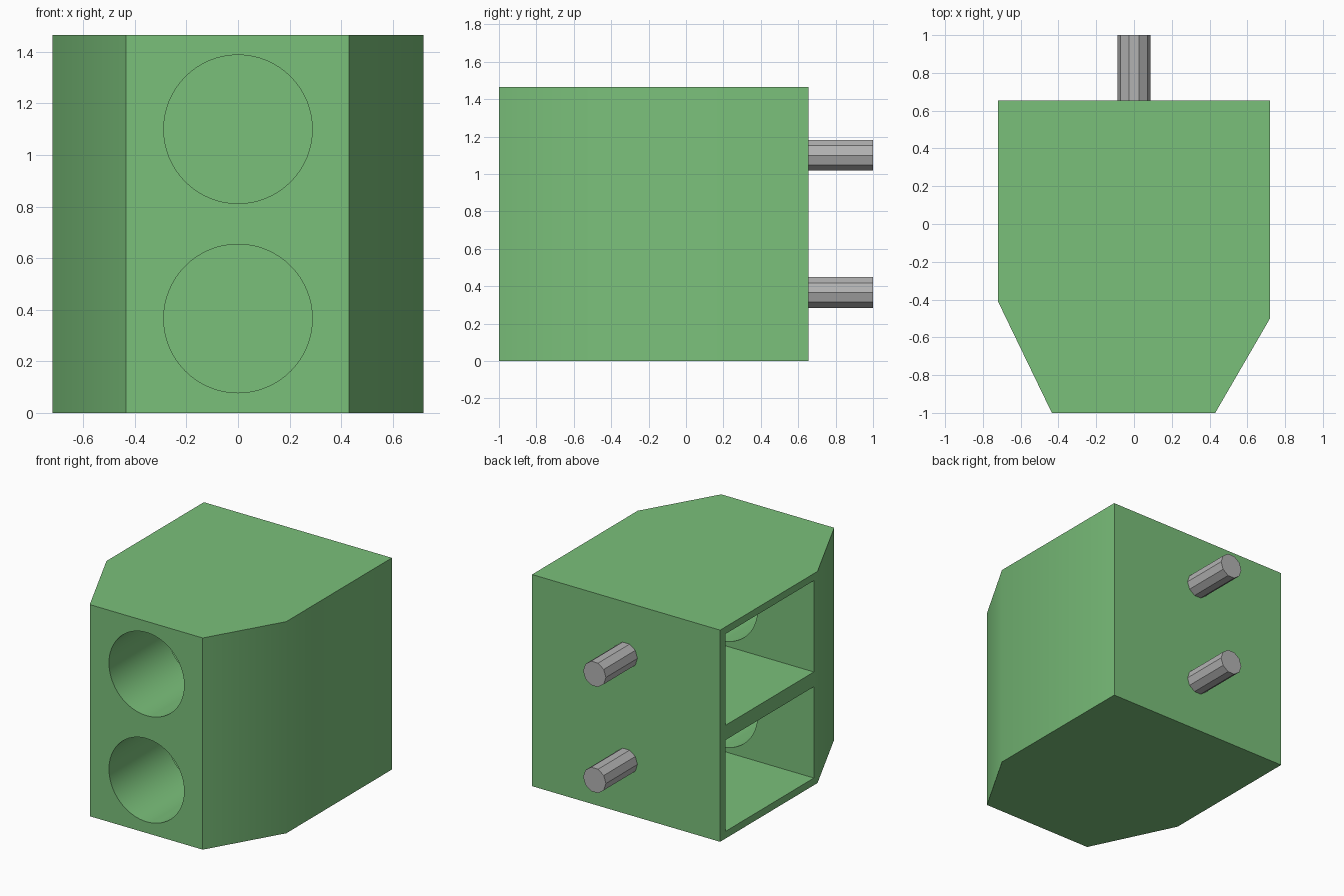
import bpy, bmesh, math
from mathutils import Matrix, Vector

cube = bpy.data.objects.get("Cube")
if cube:
    bpy.data.objects.remove(cube, do_unlink=True)

HEIGHT, BACK = 1.465, 0.655
BAYS = {"lower": 0.366, "upper": 1.10}   # centre height of each bay


def material(name, rgb):
    m = bpy.data.materials.new(name)
    m.use_nodes = True
    m.diffuse_color = (*rgb, 1)
    bsdf = next(n for n in m.node_tree.nodes if n.type == "BSDF_PRINCIPLED")
    bsdf.inputs["Base Color"].default_value = (*rgb, 1)
    return m


def finish(bm, name, mat):
    bmesh.ops.recalc_face_normals(bm, faces=bm.faces)
    mesh = bpy.data.meshes.new(name)
    bm.to_mesh(mesh)
    bm.free()
    mesh.materials.append(mat)
    ob = bpy.data.objects.new(name, mesh)
    bpy.context.collection.objects.link(ob)
    return ob


def prism(name, outline, height, mat):
    bm = bmesh.new()
    face = bm.faces.new([bm.verts.new((x, y, 0)) for x, y in outline])
    ext = bmesh.ops.extrude_face_region(bm, geom=[face])["geom"]
    bmesh.ops.translate(bm, vec=(0, 0, height),
                        verts=[v for v in ext if isinstance(v, bmesh.types.BMVert)])
    return finish(bm, name, mat)


def box(name, lo, hi, mat):
    bm = bmesh.new()
    lo, hi = Vector(lo), Vector(hi)
    bmesh.ops.create_cube(bm, size=1, matrix=Matrix.Translation((lo + hi) / 2)
                          @ Matrix.Diagonal((*(hi - lo), 1)))
    return finish(bm, name, mat)


def rod(name, radius, y0, y1, z, sides, mat):
    # Cylinder lying along y, with a vertex on the x axis
    bm = bmesh.new()
    bmesh.ops.create_cone(bm, cap_ends=True, segments=sides, radius1=radius,
                          radius2=radius, depth=y1 - y0)
    turn = Matrix.Rotation(math.pi / 2, 4, "X") @ Matrix.Rotation(math.pi / 2, 4, "Z")
    bm.transform(Matrix.Translation((0, (y0 + y1) / 2, z)) @ turn)
    return finish(bm, name, mat)


def cut(target, cutter):
    cutter.hide_render = True
    mod = target.modifiers.new("cut", "BOOLEAN")
    mod.operation, mod.solver, mod.object = "DIFFERENCE", "EXACT", cutter
    bpy.ops.object.select_all(action="DESELECT")
    bpy.context.view_layer.objects.active = target
    target.select_set(True)
    bpy.ops.object.modifier_apply(modifier=mod.name)
    bpy.data.objects.remove(cutter, do_unlink=True)


green = material("green", (0.195, 0.525, 0.195))
grey = material("grey metal", (0.45, 0.45, 0.45))

# Housing with a tapered front
housing = prism("housing", [(-0.435, -1), (0.43, -1), (0.72, -0.5), (0.72, BACK),
                            (-0.72, BACK), (-0.72, -0.41)], HEIGHT, green)

for level, z in BAYS.items():
    # Side-opening chamber, then the round port leading into it
    cut(housing, box("chamber_cutter", (-0.9, -0.37, z - 0.316),
                     (0.66, 0.597, z + 0.316), green))
    cut(housing, rod("port_cutter", 0.288, -1.2, 0.1, z, 64, green))
    # Ten-sided pin on the back
    rod(level + "_pin", 0.087, BACK - 0.02, 1.0, z, 10, grey)

# Smooth ports and tapers, crisp corners
bpy.ops.object.select_all(action="DESELECT")
housing.select_set(True)
bpy.context.view_layer.objects.active = housing
bpy.ops.object.shade_smooth_by_angle(angle=math.radians(35))
